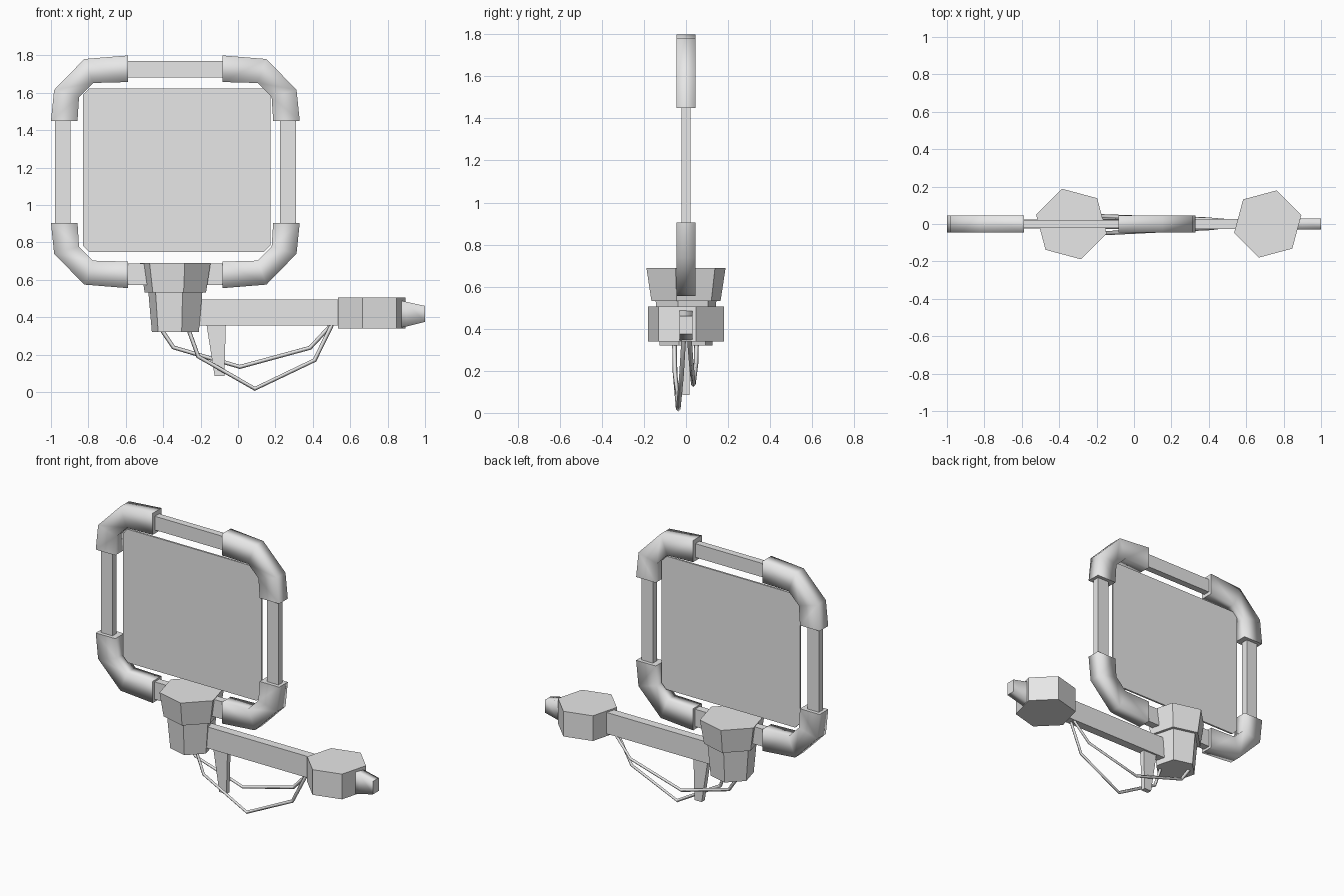
import bpy
import bmesh
import math
from mathutils import Vector

cube = bpy.data.objects.get("Cube")
if cube:
    bpy.data.objects.remove(cube, do_unlink=True)

GREY = (0.8, 0.8, 0.8, 1)
grey = bpy.data.materials.new("light_grey")
grey.use_nodes = True
grey.diffuse_color = GREY
grey.node_tree.nodes["Principled BSDF"].inputs["Base Color"].default_value = GREY

CX, CZ = -0.335, 1.177  # centre of the frame


def loft(name, rings, smooth=False):
    """Skin a list of equal rings and cap both ends."""
    bm = bmesh.new()
    rows = [[bm.verts.new(p) for p in ring] for ring in rings]
    n = len(rows[0])
    for a, b in zip(rows, rows[1:]):
        for i in range(n):
            j = (i + 1) % n
            bm.faces.new((a[i], a[j], b[j], b[i])).smooth = smooth
    for cap in (rows[0], rows[-1]):
        face = bm.faces.new(cap)
        for edge in face.edges:
            edge.smooth = False
    bmesh.ops.recalc_face_normals(bm, faces=bm.faces)
    mesh = bpy.data.meshes.new(name)
    bm.to_mesh(mesh)
    bm.free()
    mesh.materials.append(grey)
    obj = bpy.data.objects.new(name, mesh)
    bpy.context.collection.objects.link(obj)
    return obj


def plate(name, outline, depth, y=0.0):
    """Extrude an (x, z) outline along y."""
    return loft(name, [[(x, y + s * depth / 2, z) for x, z in outline] for s in (-1, 1)])


def box(name, x0, x1, z0, z1, depth):
    return plate(name, [(x0, z0), (x1, z0), (x1, z1), (x0, z1)], depth)


def hex_drum(name, x, turn, levels):
    """Six-sided drum through (radius, z) levels."""
    angles = [math.radians(turn + 60 * i) for i in range(6)]
    return loft(name, [[(x + r * math.cos(a), r * math.sin(a), z) for a in angles]
                       for r, z in levels])


def wire(name, points):
    curve = bpy.data.curves.new(name, "CURVE")
    curve.dimensions = "3D"
    curve.bevel_depth = 0.011
    curve.bevel_resolution = 0
    curve.use_fill_caps = True
    spline = curve.splines.new("POLY")
    spline.points.add(len(points) - 1)
    for point, co in zip(spline.points, points):
        point.co = (*co, 1)
    curve.materials.append(grey)
    obj = bpy.data.objects.new(name, curve)
    bpy.context.collection.objects.link(obj)


# Four elbows at the frame corners, mirrored about the frame centre
outer = [(0.252, 0.622), (0.487, 0.603), (0.648, 0.438), (0.665, 0.273)]
inner = [(0.252, 0.48), (0.44, 0.475), (0.515, 0.4), (0.523, 0.273)]
for sx, side in ((-1, "right"), (1, "left")):
    for sz, level in ((-1, "lower"), (1, "upper")):
        rings = []
        for o, i in zip(outer, inner):
            rings.append([(CX + sx * p[0], y, CZ + sz * p[1])
                          for p, y in ((o, -0.045), (o, 0.045), (i, 0.045), (i, -0.045))])
        loft(f"{level}_{side}_elbow", rings, smooth=True)

# Straight bars between the elbows
for s, side in ((-1, "right"), (1, "left")):
    x = CX + s * 0.602
    box(f"{side}_bar", x - 0.042, x + 0.042, 0.87, 1.49, 0.044)
box("upper_bar", -0.62, -0.05, 1.68, 1.77, 0.044)
box("lower_bar", -0.62, -0.05, 0.572, 0.686, 0.05)

# Thin panel with clipped corners
w, h, c = 0.502, 0.437, 0.035
corners = [(-w + c, -h), (w - c, -h), (w, -h + c), (w, h - c),
           (w - c, h), (-w + c, h), (-w, h - c), (-w, -h + c)]
plate("panel", [(x - 0.328, z + 1.186) for x, z in corners], 0.012)

# Stepped cup and the drum at the far end of the arm
hex_drum("cup_rim", CX, 45, [(0.17, 0.532), (0.195, 0.69)])
hex_drum("cup_base", CX, 45, [(0.13, 0.32), (0.15, 0.54)])
hex_drum("end_drum", 0.715, 15, [(0.186, 0.34), (0.186, 0.505)])

# Arm, tapered nozzle and hanging peg
box("arm", -0.25, 0.56, 0.355, 0.495, 0.056)
nozzle = [[(x, y, z) for y, z in ((-0.03, z0), (0.03, z0), (0.03, z1), (-0.03, z1))]
          for x, z0, z1 in ((0.86, 0.342, 0.49), (0.9, 0.35, 0.482), (1.0, 0.375, 0.46))]
loft("nozzle", nozzle, smooth=True)
plate("peg", [(-0.125, 0.085), (-0.073, 0.085), (-0.065, 0.37), (-0.17, 0.37)], 0.032)

# Two slack wires from the cup to the arm
wire("back_wire", [(-0.41, 0.05, 0.335), (-0.345, 0.048, 0.238), (0.01, 0.035, 0.134),
                   (0.385, 0.025, 0.236), (0.505, 0.015, 0.365)])
wire("front_wire", [(-0.265, -0.055, 0.335), (-0.213, -0.052, 0.19), (0.09, -0.037, 0.017),
                    (0.41, -0.022, 0.17), (0.505, -0.01, 0.365)])
